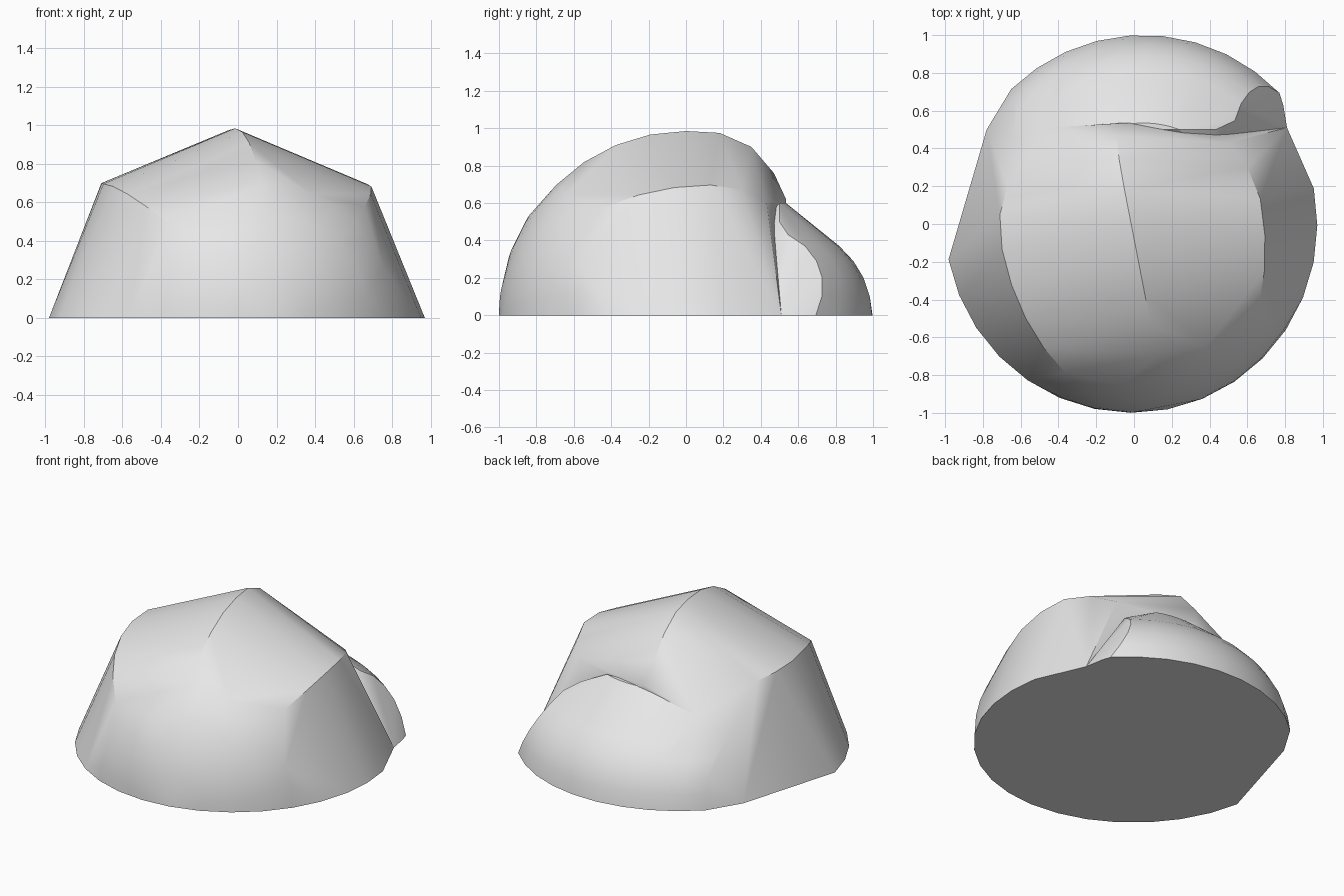
import bpy, bmesh, math
from mathutils import Vector

if "Cube" in bpy.data.objects:
    bpy.data.objects.remove(bpy.data.objects["Cube"])

stone = bpy.data.materials.new("stone grey")
stone.diffuse_color = (0.8, 0.8, 0.8, 1)
stone.use_nodes = True
stone.node_tree.nodes["Principled BSDF"].inputs["Base Color"].default_value = stone.diffuse_color

# Barrel axis of the rock, turned slightly off the y direction
TILT = math.radians(11)
U = Vector((math.cos(TILT), math.sin(TILT), 0))
V = Vector((-math.sin(TILT), math.cos(TILT), 0))
STEP = math.radians(11.25)


def on_ball(angle, t):
    """Point on a unit ball: angle around the barrel axis, t along it."""
    r = 0.985 * math.sqrt(max(0, 1 - t * t))
    p = U * (r * math.cos(angle)) + V * t
    p.x -= 0.015
    p.z = max(0, r * math.sin(angle))
    return p


def hull(name, points):
    bm = bmesh.new()
    for p in points:
        bm.verts.new(p)
    bmesh.ops.remove_doubles(bm, verts=bm.verts, dist=0.002)
    res = bmesh.ops.convex_hull(bm, input=bm.verts)
    loose = [g for g in res["geom_interior"] if isinstance(g, bmesh.types.BMVert)]
    bmesh.ops.delete(bm, geom=list(set(loose)), context='VERTS')
    bmesh.ops.recalc_face_normals(bm, faces=bm.faces)
    me = bpy.data.meshes.new(name)
    bm.to_mesh(me)
    bm.free()
    me.materials.append(stone)
    ob = bpy.data.objects.new(name, me)
    bpy.context.collection.objects.link(ob)
    return ob


# Main body: five straight ridges in the middle, rounded cap at the front
pts = []
for i in range(9):
    t = -math.cos(i * STEP)
    for k in range(17):
        ridge = k % 4 == 0
        if ridge or i < 4 or (i == 4 and k < 9):
            pts.append(on_ball(math.pi * k / 16, t))
# Broken back edge: right ridge, crest, left ridge
left_side = [(-0.45, 0.51, 0.5), (-0.64, 0.46, 0.39), (-0.78, 0.5, 0)]
pts += [Vector(p) for p in [
    (0.66, 0.13, 0.69), (0.6, 0.3, 0.67), (0.5, 0.43, 0.61), (0.81, 0.51, 0),
    (-0.05, 0.18, 0.975), (-0.08, 0.35, 0.9), (-0.09, 0.47, 0.76),
    (-0.05, 0.535, 0.62), (-0.71, 0.05, 0.7), (-0.67, 0.2, 0.68)] + left_side]
rock = hull("rock", pts)

# Lower rounded mound behind the broken edge, centred a little to the right
CX = 0.05
pts = [Vector(p) for p in [
    (0.81, 0.51, 0), (0.79, 0.63, 0), (0.35, 0.5, 0.51), (0.6, 0.5, 0.3),
    (-0.5, 0.3, 0), (0.5, 0.3, 0), (0.4, 0.35, 0.45), (-0.4, 0.35, 0.45)] + left_side]
for r, z in ((1, 0), (0.985, 0.1), (0.95, 0.2), (0.895, 0.29), (0.82, 0.37),
             (0.73, 0.43), (0.63, 0.5), (0.535, 0.6)):
    side = math.sqrt(r * r - 0.25)
    right = min(side, 0.77 - 0.55 * z - CX)
    left = min(side, 0.70 - 0.1 * z)
    start, stop = math.acos(right / r), math.pi - math.acos(left / r)
    for i in range(10):
        a = start + (stop - start) * i / 9
        pts.append(Vector((CX + r * math.cos(a), r * math.sin(a), z)))
mound = hull("mound", pts)

# Join the two into one stone
mod = rock.modifiers.new("join", 'BOOLEAN')
mod.operation = 'UNION'
mod.solver = 'EXACT'
mod.object = mound
bpy.context.view_layer.objects.active = rock
rock.select_set(True)
bpy.ops.object.modifier_apply(modifier="join")
bpy.data.objects.remove(mound)
bpy.ops.object.shade_smooth_by_angle(angle=math.radians(30))
